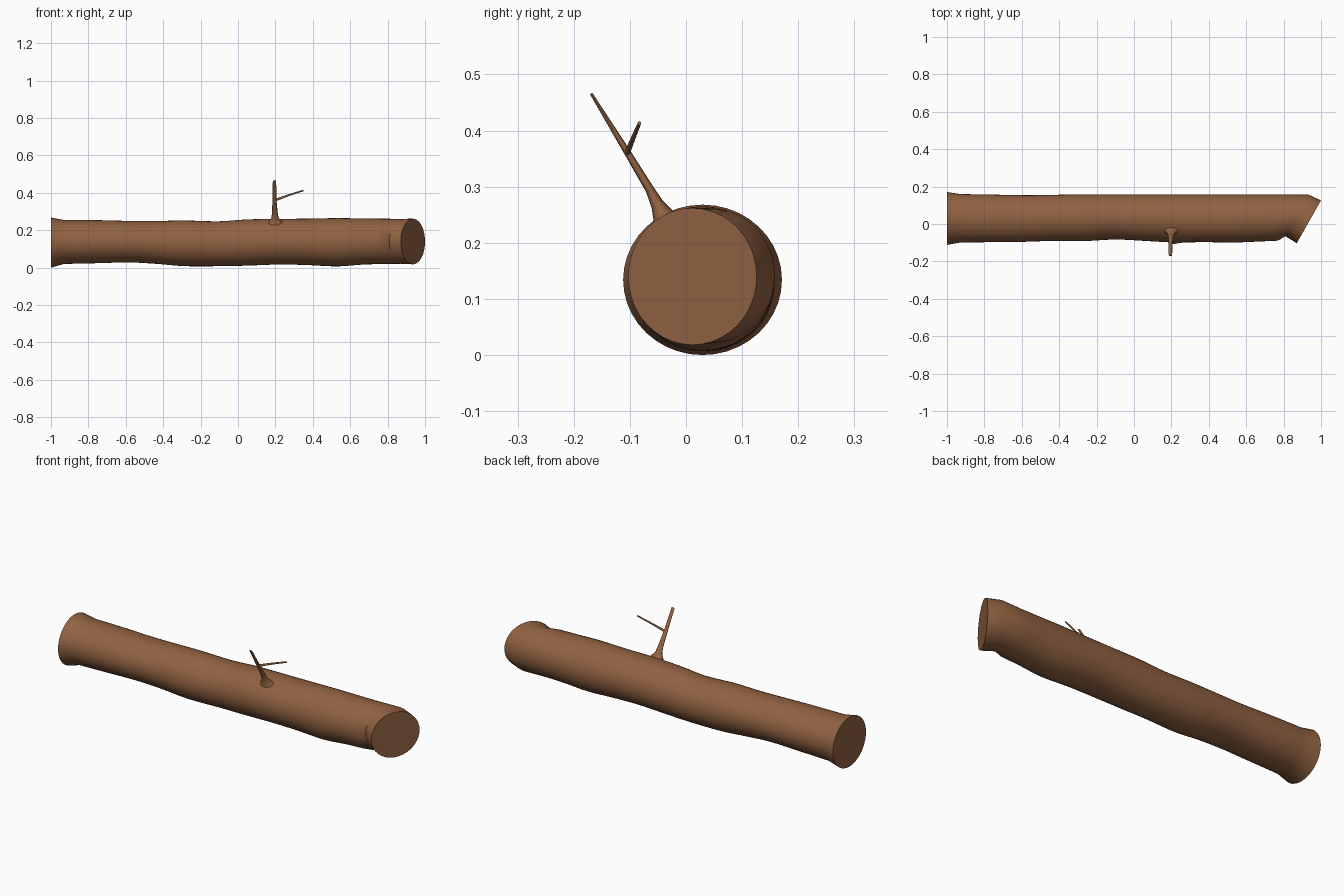
import bpy, bmesh, math
from mathutils import Vector

if "Cube" in bpy.data.objects:
    bpy.data.objects.remove(bpy.data.objects["Cube"])

bark = bpy.data.materials.new("bark brown")
bark.diffuse_color = (0.283, 0.122, 0.054, 1)
bark.use_nodes = True
bark.node_tree.nodes["Principled BSDF"].inputs["Base Color"].default_value = bark.diffuse_color


def loft(name, rings, angle):
    """Skin a list of equal-length point rings and close both ends."""
    bm = bmesh.new()
    loops = [[bm.verts.new(p) for p in r] for r in rings]
    n = len(loops[0])
    for a, b in zip(loops, loops[1:]):
        for i in range(n):
            j = (i + 1) % n
            bm.faces.new((a[i], a[j], b[j], b[i]))
    bm.faces.new(loops[0])
    bm.faces.new(loops[-1])
    bmesh.ops.recalc_face_normals(bm, faces=bm.faces)
    me = bpy.data.meshes.new(name)
    bm.to_mesh(me)
    bm.free()
    me.materials.append(bark)
    ob = bpy.data.objects.new(name, me)
    bpy.context.collection.objects.link(ob)
    bpy.ops.object.select_all(action='DESELECT')
    ob.select_set(True)
    bpy.context.view_layer.objects.active = ob
    bpy.ops.object.shade_smooth_by_angle(angle=math.radians(angle))
    return ob


def trunk_ring(x_front, x_back, y0, y1, z0, z1, n=40):
    """Oval section; different front and back x give a slanted cut."""
    pts = []
    for i in range(n):
        a = 2 * math.pi * i / n
        c, s = math.cos(a), math.sin(a)
        pts.append(((x_front + x_back) / 2 + (x_back - x_front) / 2 * c,
                    (y0 + y1) / 2 + (y1 - y0) / 2 * c,
                    (z0 + z1) / 2 + (z1 - z0) / 2 * s))
    return pts


def spline(k, steps=4):
    """Catmull-Rom smoothing of a list of number tuples."""
    out = []
    for i in range(len(k) - 1):
        p0, p1, p2, p3 = k[max(i - 1, 0)], k[i], k[i + 1], k[min(i + 2, len(k) - 1)]
        for s in range(steps):
            t = s / steps
            out.append([0.5 * (2 * b + (c - a) * t + (2 * a - 5 * b + 4 * c - d) * t * t
                               + (3 * b - a - 3 * c + d) * t ** 3)
                        for a, b, c, d in zip(p0, p1, p2, p3)])
    return out + [k[-1]]


# log: wavy body (x, y min, y max, z min, z max), flared left end, slanted right end
body = [(-0.93, -0.099, 0.160, 0.020, 0.255), (-0.75, -0.097, 0.157, 0.024, 0.254),
        (-0.58, -0.095, 0.154, 0.028, 0.250), (-0.43, -0.090, 0.156, 0.020, 0.250),
        (-0.28, -0.092, 0.158, 0.008, 0.252), (-0.10, -0.083, 0.158, 0.008, 0.248),
        (0.05, -0.090, 0.158, 0.011, 0.258), (0.22, -0.099, 0.158, 0.017, 0.261),
        (0.37, -0.097, 0.158, 0.014, 0.262), (0.53, -0.099, 0.158, 0.007, 0.265),
        (0.66, -0.094, 0.158, 0.016, 0.263), (0.77, -0.089, 0.158, 0.020, 0.262)]
rings = [trunk_ring(-1, -1, -0.112, 0.171, 0.0, 0.268)]
rings += [trunk_ring(s[0], *s) for s in spline(body)]
rings += [trunk_ring(0.81, 0.93, -0.065, 0.158, 0.021, 0.261),
          trunk_ring(0.87, 1.0, -0.103, 0.126, 0.018, 0.262)]
loft("log", rings, 50)


def twig(name, stations, wide, thin, sides=12):
    """Flat tapered stick: stations are (point, half width, half thickness)."""
    wide, thin = Vector(wide).normalized(), Vector(thin).normalized()
    loft(name, [[Vector(p) + wide * w * math.cos(2 * math.pi * i / sides)
                 + thin * t * math.sin(2 * math.pi * i / sides) for i in range(sides)]
                for p, w, t in stations], 60)


# main twig with a flared foot
twig("main_twig", [((0.20, -0.037, 0.235), 0.042, 0.026),
                   ((0.20, -0.043, 0.252), 0.030, 0.018),
                   ((0.198, -0.051, 0.268), 0.019, 0.012),
                   ((0.197, -0.064, 0.294), 0.015, 0.008),
                   ((0.195, -0.105, 0.362), 0.011, 0.006),
                   ((0.195, -0.169, 0.466), 0.009, 0.0025)],
     (1, 0, 0), (0, 0.85, 0.53))

# small side twig
twig("side_twig", [((0.195, -0.105, 0.360), 0.007, 0.005),
                   ((0.27, -0.094, 0.387), 0.005, 0.004),
                   ((0.35, -0.083, 0.413), 0.004, 0.003)],
     (-0.33, 0, 0.94), (0, 1, 0))
